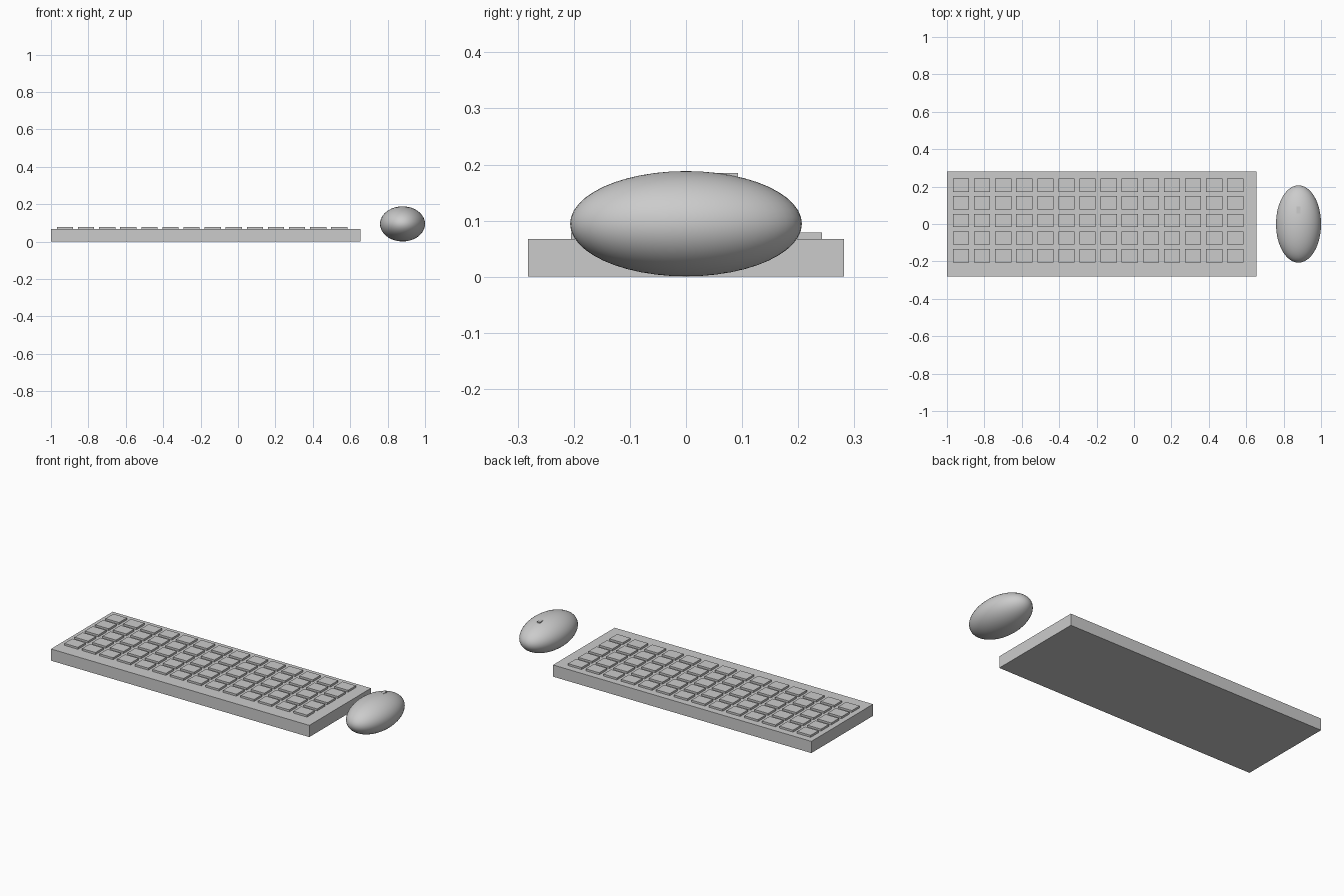
import bpy

if "Cube" in bpy.data.objects:
    bpy.data.objects.remove(bpy.data.objects["Cube"])

grey = bpy.data.materials.new("light grey")
grey.diffuse_color = (0.6, 0.6, 0.6, 1)
grey.use_nodes = True
grey.node_tree.nodes["Principled BSDF"].inputs["Base Color"].default_value = grey.diffuse_color


def finish(name):
    ob = bpy.context.object
    ob.name = name
    ob.data.materials.append(grey)
    return ob


def box(name, center, size):
    bpy.ops.mesh.primitive_cube_add(size=1, location=center)
    ob = bpy.context.object
    ob.scale = size
    bpy.ops.object.transform_apply(location=False, rotation=False, scale=True)
    return finish(name)


# Keyboard slab
KX = -0.173
BASE_H = 0.0677
box("keyboard_base", (KX, 0, BASE_H / 2), (1.654, 0.564, BASE_H))

# Keys: 14 columns by 5 rows, sunk slightly into the slab
KEY_TOP, KEY_H = 0.079, 0.018
for row in range(5):
    for col in range(14):
        box(f"key_{row + 1}_{col + 1}",
            (KX - 0.752 + 0.1128 * col, -0.169 + 0.094 * row, KEY_TOP - KEY_H / 2),
            (0.0865, 0.0714, KEY_H))

# Mouse body: smooth ellipsoid
bpy.ops.mesh.primitive_uv_sphere_add(segments=48, ring_count=24, radius=1,
                                     location=(0.8797, 0, 0.0945))
mouse = bpy.context.object
mouse.scale = (0.1203, 0.2066, 0.0938)
bpy.ops.object.transform_apply(location=False, rotation=False, scale=True)
finish("mouse_body")
bpy.ops.object.shade_smooth()

# Scroll wheel, barely breaking through the top of the mouse
box("scroll_wheel", (0.8797, 0.075, 0.174), (0.02, 0.036, 0.021))
